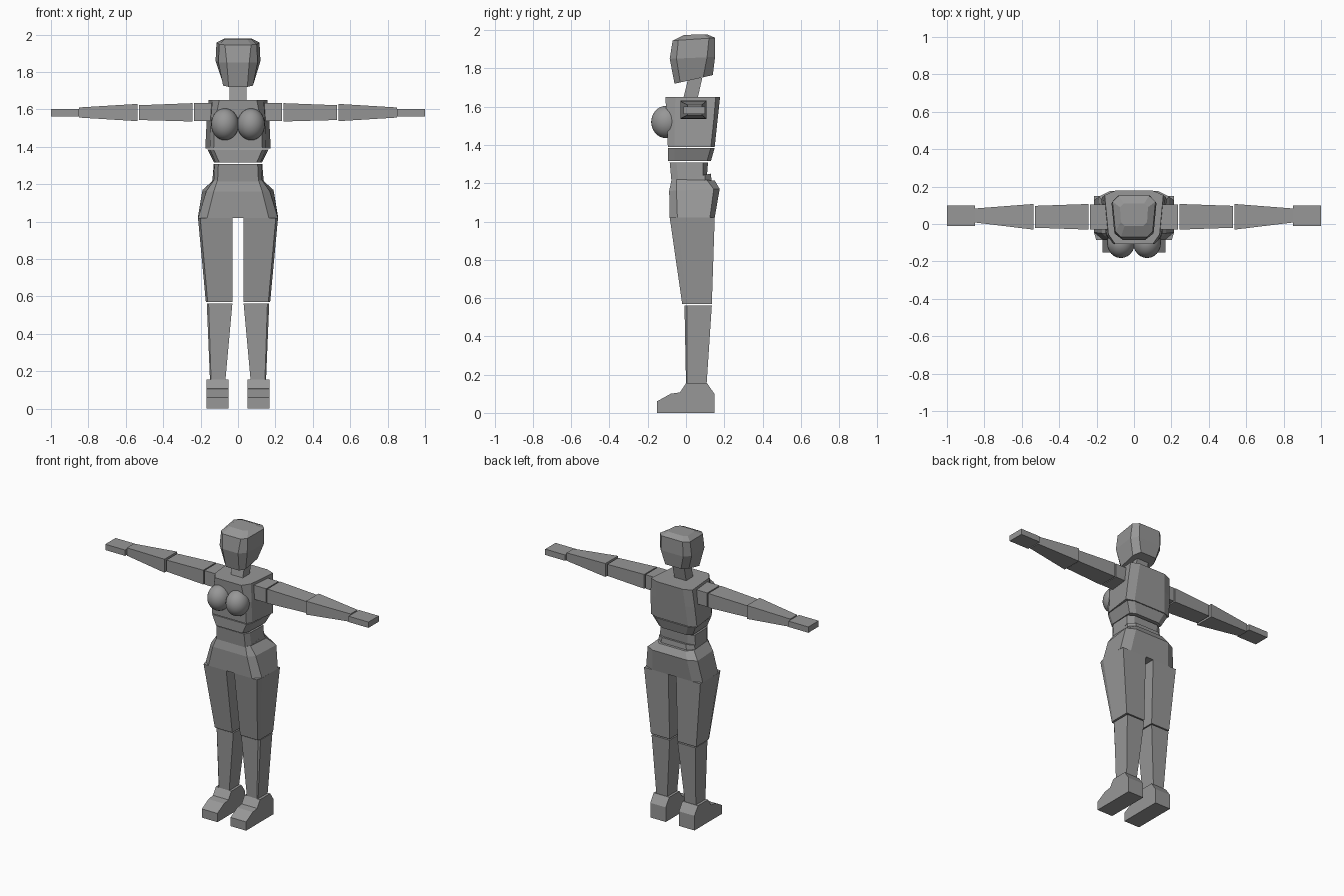
import bpy, bmesh

grey = bpy.data.materials.new("mid grey")
grey.diffuse_color = (0.31, 0.31, 0.31, 1)


def finish(bm, name):
    bmesh.ops.recalc_face_normals(bm, faces=bm.faces)
    me = bpy.data.meshes.new(name)
    bm.to_mesh(me)
    bm.free()
    me.materials.append(grey)
    ob = bpy.data.objects.new(name, me)
    bpy.context.collection.objects.link(ob)
    return ob


def loft(name, rings):
    """Skin equal-length rings of points and cap both ends."""
    bm = bmesh.new()
    loops = [[bm.verts.new(p) for p in r] for r in rings]
    n = len(loops[0])
    for a, b in zip(loops, loops[1:]):
        for i in range(n):
            j = (i + 1) % n
            bm.faces.new((a[i], a[j], b[j], b[i]))
    bm.faces.new(loops[0])
    bm.faces.new(loops[-1])
    return finish(bm, name)


def ring(zf, zb, widths, depths):
    """Symmetric octagon: half widths and depths listed front to back, tilted from zf to zb."""
    y0, y3 = depths[0], depths[-1]
    right = [(w, y, zf + (zb - zf) * (y - y0) / (y3 - y0)) for w, y in zip(widths, depths)]
    return right + [(-x, y, z) for x, y, z in reversed(right)]


def rect_x(x, y0, y1, z0, z1):
    return [(x, y0, z0), (x, y1, z0), (x, y1, z1), (x, y0, z1)]


def mirrored(name, rings):
    for side, s in (("left", 1), ("right", -1)):
        loft(side + "_" + name, [[(s * x, y, z) for x, y, z in r] for r in rings])


# Head and neck
loft("head", [
    ring(1.72, 1.765, (.05, .08, .085, .06), (-.06, -.03, .09, .14)),
    ring(1.85, 1.86, (.06, .105, .12, .085), (-.085, -.05, .11, .152)),
    ring(1.945, 1.96, (.07, .10, .115, .08), (-.07, -.04, .12, .152)),
    ring(1.975, 1.978, (.05, .07, .075, .055), (-.01, .01, .09, .11))])
loft("neck", [
    ring(1.64, 1.64, (.045, .045, .045, .045), (-.015, 0, .04, .06)),
    ring(1.75, 1.75, (.045, .045, .045, .045), (.012, .03, .07, .085))])

# Torso blocks
loft("chest", [
    ring(1.39, 1.39, (.13, .15, .175, .12), (-.095, -.06, .13, .15)),
    ring(1.53, 1.53, (.125, .145, .168, .11), (-.10, -.06, .145, .165)),
    ring(1.65, 1.65, (.10, .137, .157, .10), (-.108, -.055, .155, .178))])
loft("ribs", [
    ring(1.316, 1.316, (.10, .12, .128, .09), (-.095, -.06, .11, .13)),
    ring(1.385, 1.385, (.13, .15, .163, .12), (-.095, -.06, .13, .15))])
loft("waist", [
    ring(1.20, 1.245, (.11, .13, .135, .09), (-.075, -.04, .09, .11)),
    ring(1.308, 1.308, (.105, .125, .13, .09), (-.085, -.05, .09, .115))])
loft("belt", [
    ring(1.18, 1.20, (.11, .13, .14, .10), (-.075, -.04, .10, .135)),
    ring(1.215, 1.25, (.11, .13, .135, .09), (-.073, -.04, .10, .13))])
loft("hips", [
    ring(1.02, 1.02, (.165, .213, .215, .15), (-.085, -.045, .125, .15)),
    ring(1.16, 1.17, (.13, .17, .19, .13), (-.088, -.05, .145, .176)),
    ring(1.22, 1.215, (.11, .13, .138, .10), (-.075, -.05, .11, .15))])

# Bust
for side, s in (("left", 1), ("right", -1)):
    bm = bmesh.new()
    bmesh.ops.create_uvsphere(bm, u_segments=24, v_segments=14, radius=1)
    for v in bm.verts:
        v.co = (v.co.x * .074 + s * .07, v.co.y * .08 - .102, v.co.z * .085 + 1.52)
    for f in bm.faces:
        f.smooth = True
    finish(bm, side + "_breast")

# Arms
mirrored("shoulder", [rect_x(.12, -.03, .105, 1.537, 1.633), rect_x(.235, -.03, .105, 1.537, 1.633)])
mirrored("upper_arm", [rect_x(.243, -.03, .107, 1.535, 1.633), rect_x(.53, -.02, .097, 1.543, 1.622)])
mirrored("forearm", [rect_x(.538, -.03, .107, 1.537, 1.629), rect_x(.85, .008, .083, 1.556, 1.61)])
mirrored("hand", [rect_x(.85, -.012, .10, 1.562, 1.602), rect_x(1, -.012, .10, 1.562, 1.602)])


# Legs
def leg_ring(z, xi, xo, y0, y1, cut_x, cut_y):
    return [(xi, y0, z), (xo - cut_x, y0, z), (xo, y0 + cut_y, z), (xo, y1, z), (xi, y1, z)]


mirrored("thigh", [leg_ring(.57, .03, .172, -.02, .135, .01, .022),
                   leg_ring(1.02, .03, .214, -.085, .15, .012, .04)])
mirrored("shin", [leg_ring(.155, .067, .15, 0, .108, .006, .004),
                  leg_ring(.562, .03, .167, -.008, .135, .01, .014)])

# Feet
sole = [(-.152, 0), (.148, 0), (.148, .10), (.11, .155), (.0, .155), (-.032, .107), (-.08, .10), (-.152, .06)]
mirrored("foot", [[(x, y, z) for y, z in sole] for x in (.05, .168)])
